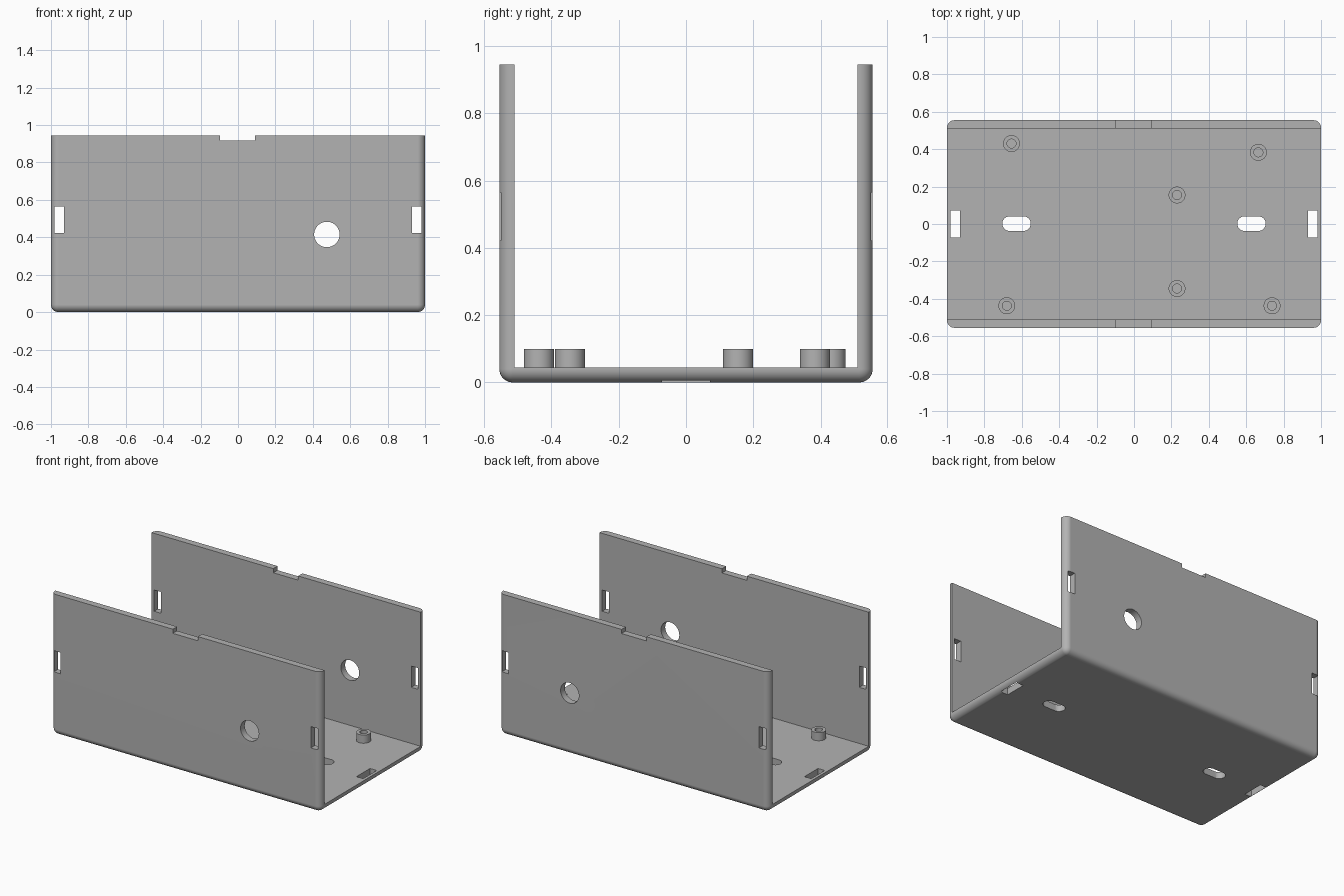
import bpy, bmesh, math
from mathutils import Matrix, Vector

cube = bpy.data.objects.get("Cube")
if cube:
    bpy.data.objects.remove(cube, do_unlink=True)

HALF_L, HALF_W, HEIGHT = 1.0, 0.555, 0.945
WALL, FILLET = 0.045, 0.04

grey = bpy.data.materials.new("plain_grey")
grey.use_nodes = True
grey.diffuse_color = (0.45, 0.45, 0.45, 1)
grey.node_tree.nodes["Principled BSDF"].inputs["Base Color"].default_value = grey.diffuse_color


def make_object(name, bm):
    mesh = bpy.data.meshes.new(name)
    bmesh.ops.recalc_face_normals(bm, faces=bm.faces)
    bm.to_mesh(mesh)
    bm.free()
    mesh.materials.append(grey)
    obj = bpy.data.objects.new(name, mesh)
    bpy.context.collection.objects.link(obj)
    return obj


def add_box(bm, low, high):
    low, high = Vector(low), Vector(high)
    mat = Matrix.Translation((low + high) / 2) @ Matrix.Diagonal((*(high - low), 1))
    bmesh.ops.create_cube(bm, size=1, matrix=mat)


def box(name, low, high):
    bm = bmesh.new()
    add_box(bm, low, high)
    return make_object(name, bm)


def prism(name, outline, z0, z1):
    bm = bmesh.new()
    face = bm.faces.new([bm.verts.new((x, y, z0)) for x, y in outline])
    top = bmesh.ops.extrude_face_region(bm, geom=[face])["geom"]
    bmesh.ops.translate(bm, vec=(0, 0, z1 - z0),
                        verts=[v for v in top if isinstance(v, bmesh.types.BMVert)])
    return make_object(name, bm)


def slot_outline(cx, cy, stretch, radius, n=32):
    # circle whose two halves are pulled apart along x
    pts = []
    for i in range(n):
        a = 2 * math.pi * (i + 0.5) / n
        side = math.copysign(stretch, math.cos(a))
        pts.append((cx + side + radius * math.cos(a), cy + radius * math.sin(a)))
    return pts


def activate(obj):
    bpy.ops.object.select_all(action="DESELECT")
    obj.select_set(True)
    bpy.context.view_layer.objects.active = obj


def cut(obj, cutter):
    activate(obj)
    mod = obj.modifiers.new("cut", "BOOLEAN")
    mod.operation, mod.solver, mod.object = "DIFFERENCE", "EXACT", cutter
    bpy.ops.object.modifier_apply(modifier=mod.name)
    bpy.data.objects.remove(cutter, do_unlink=True)


def smooth(obj):
    activate(obj)
    bpy.ops.object.shade_smooth_by_angle(angle=math.radians(30))
    mod = obj.modifiers.new("clean_shading", "WEIGHTED_NORMAL")
    mod.keep_sharp = True


# Outer block, rounded everywhere except around its top
bm = bmesh.new()
add_box(bm, (-HALF_L, -HALF_W, 0), (HALF_L, HALF_W, HEIGHT))
edges = [e for e in bm.edges if min(v.co.z for v in e.verts) < 0.01]
bmesh.ops.bevel(bm, geom=edges, offset=FILLET, offset_type="OFFSET", segments=8,
                profile=0.5, affect="EDGES", clamp_overlap=True)
tray = make_object("channel_tray", bm)

# Open channel along the length
inner = HALF_W - WALL
cut(tray, box("channel_cutter", (-2, -inner, WALL), (2, inner, 2)))

# Notch in the top of both walls
cut(tray, box("notch_cutter", (-0.095, -1, 0.917), (0.09, 1, 2)))

# Clip openings at both ends of the walls and floor
for side in (-1, 1):
    x0, x1 = sorted((side * 0.93, side * 0.98))
    cut(tray, box("wall_clip_cutter", (x0, -1, 0.422), (x1, 1, 0.565)))
    cut(tray, box("floor_clip_cutter", (x0, -0.072, -1), (x1, 0.072, 0.2)))
    # Rounded mounting slot in the floor
    cut(tray, prism("slot_cutter", slot_outline(side * 0.628, 0.002, 0.037, 0.039), -1, 0.2))

# Cable hole through both walls
hole = prism("cable_hole_cutter", slot_outline(0, 0, 0, 0.068, 48), -1, 1)
hole.data.transform(Matrix.Translation((0.475, 0, 0.415)) @ Matrix.Rotation(math.pi / 2, 4, "X"))
cut(tray, hole)
smooth(tray)

# Hollow standoffs on the floor
spots = [(-0.655, 0.43), (0.665, 0.383), (0.23, 0.155),
         (0.23, -0.345), (-0.68, -0.437), (0.738, -0.437)]
for i, (x, y) in enumerate(spots, 1):
    post = prism(f"standoff_{i}", slot_outline(x, y, 0, 0.045), WALL - 0.005, 0.1)
    cut(post, prism("bore_cutter", slot_outline(x, y, 0, 0.024), WALL, 1))
    smooth(post)
